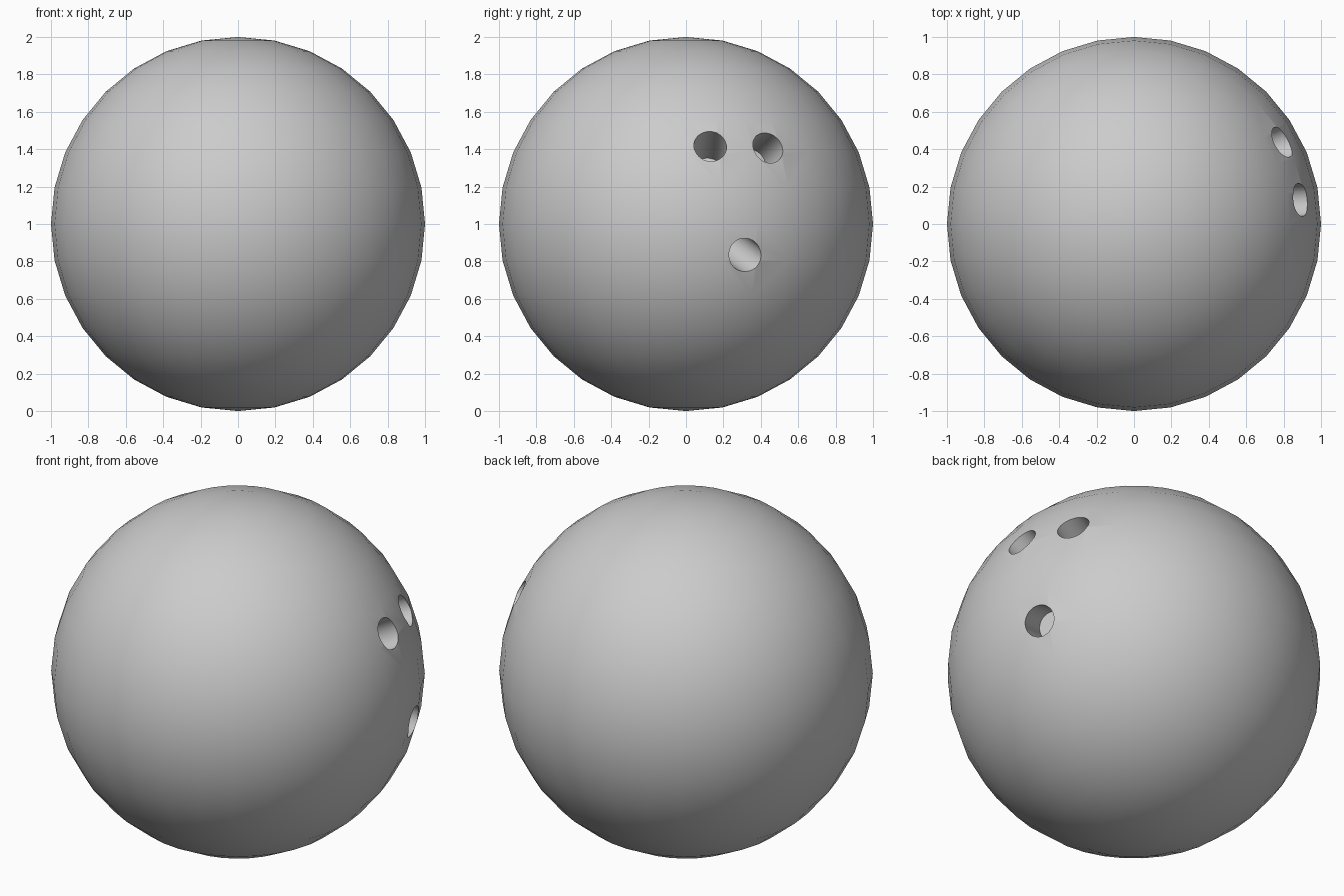
import bpy, math
from mathutils import Vector

if "Cube" in bpy.data.objects:
    bpy.data.objects.remove(bpy.data.objects["Cube"])

CENTRE = Vector((0, 0, 1))
HOLE_RADIUS = 0.088
HOLE_DEPTH = 0.3
PROUD = 0.2  # how far each drill sticks out of the surface

# Ball body
bpy.ops.mesh.primitive_uv_sphere_add(segments=32, ring_count=16, radius=1, location=CENTRE)
ball = bpy.context.object
ball.name = "ball"


def drill(name, y, z, axis):
    """Cut a blind round hole at (y, z) on the +x side along the outward axis."""
    rel_z = z - CENTRE.z
    mouth = Vector((math.sqrt(1 - y * y - rel_z * rel_z), y, z))
    axis = Vector(axis).normalized()
    bpy.ops.mesh.primitive_cylinder_add(
        vertices=32, radius=HOLE_RADIUS, depth=HOLE_DEPTH + PROUD,
        location=mouth + axis * (PROUD - HOLE_DEPTH) / 2,
        rotation=axis.to_track_quat('Z', 'Y').to_euler())
    cutter = bpy.context.object
    cutter.name = name
    cutter.hide_render = True
    mod = ball.modifiers.new(name, 'BOOLEAN')
    mod.operation = 'DIFFERENCE'
    mod.solver = 'EXACT'
    mod.object = cutter
    bpy.ops.object.select_all(action='DESELECT')
    bpy.context.view_layer.objects.active = ball
    ball.select_set(True)
    bpy.ops.object.modifier_apply(modifier=mod.name)
    bpy.data.objects.remove(cutter)


# Two finger holes and the thumb hole
drill("finger_hole_a", 0.13, 1.42, (0.87, 0.05, 0.48))
drill("finger_hole_b", 0.44, 1.41, (0.89, 0.32, 0.31))
drill("thumb_hole", 0.32, 0.83, (0.79, 0.49, -0.37))

# Smooth body with crisp hole rims
bpy.ops.object.shade_smooth_by_angle(angle=math.radians(30))
